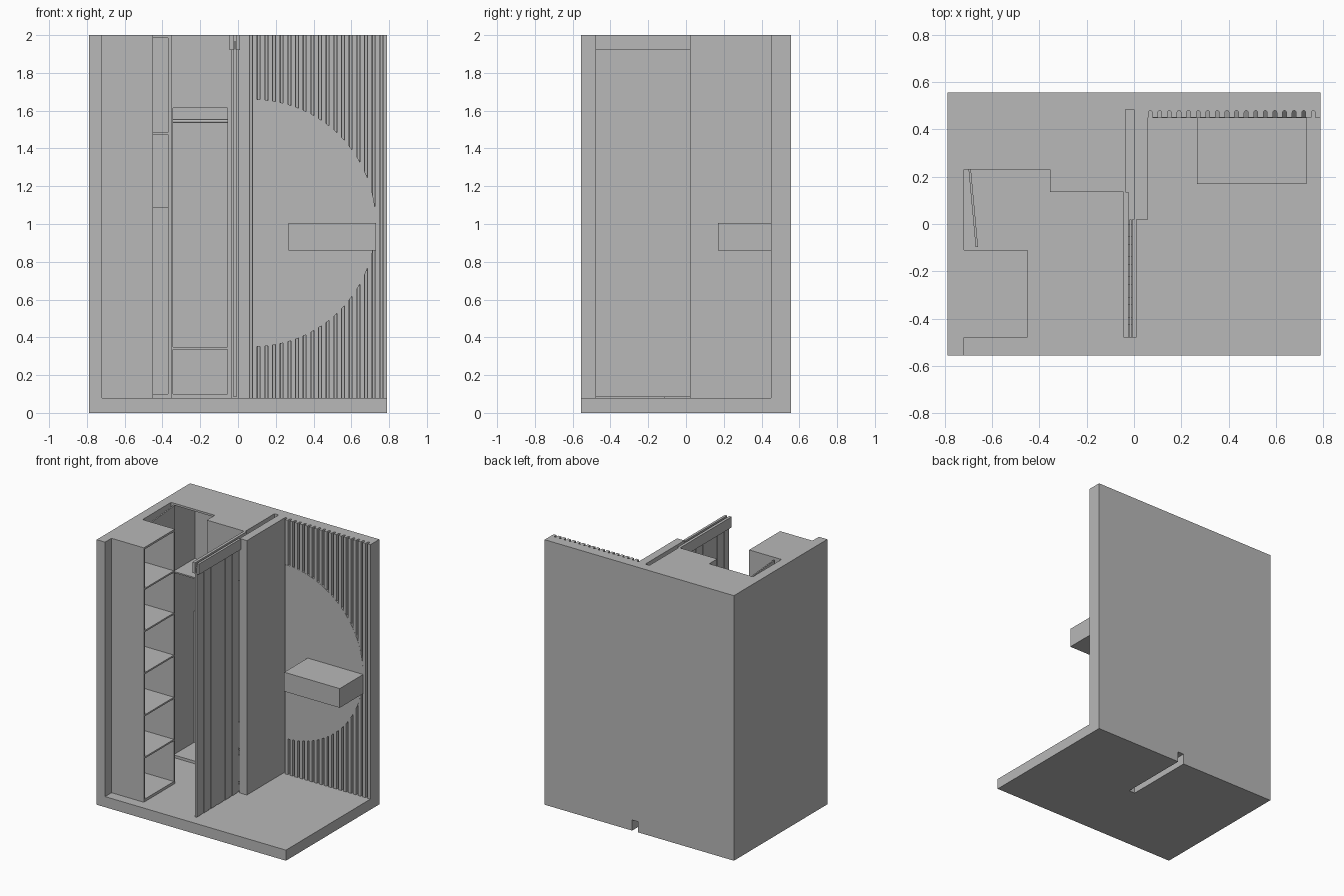
import bpy, bmesh, math

cube = bpy.data.objects.get("Cube")
if cube:
    bpy.data.objects.remove(cube, do_unlink=True)

GREY = (0.48, 0.48, 0.48, 1)
mat = bpy.data.materials.new("plain_grey")
mat.use_nodes = True
mat.diffuse_color = GREY
mat.node_tree.nodes["Principled BSDF"].inputs["Base Color"].default_value = GREY


def finish(name, bm):
    bmesh.ops.recalc_face_normals(bm, faces=bm.faces[:])
    mesh = bpy.data.meshes.new(name)
    bm.to_mesh(mesh)
    bm.free()
    mesh.materials.append(mat)
    obj = bpy.data.objects.new(name, mesh)
    bpy.context.collection.objects.link(obj)
    return obj


def boxes(name, *parts):
    """One object from (x0, x1, y0, y1, z0, z1) boxes."""
    bm = bmesh.new()
    for x0, x1, y0, y1, z0, z1 in parts:
        verts = bmesh.ops.create_cube(bm, size=1)["verts"]
        for v in verts:
            v.co.x = x1 if v.co.x > 0 else x0
            v.co.y = y1 if v.co.y > 0 else y0
            v.co.z = z1 if v.co.z > 0 else z0
    return finish(name, bm)


def prism(name, points, offset):
    """Extrude a closed outline of 3D points along an offset."""
    bm = bmesh.new()
    face = bm.faces.new([bm.verts.new(p) for p in points])
    new = bmesh.ops.extrude_face_region(bm, geom=[face])["geom"]
    bmesh.ops.translate(bm, vec=offset, verts=[g for g in new if isinstance(g, bmesh.types.BMVert)])
    return finish(name, bm)


X, Y, FLOOR, TOP = 0.79, 0.557, 0.08, 2.0
BACK = 0.485

# Floor slab with a slot running in from the back edge
outline = [(-X, -Y), (X, -Y), (X, Y), (0.06, Y), (0.06, 0.02), (0.01, 0.02), (0.01, Y), (-X, Y)]
prism("floor_slab", [(x, y, 0) for x, y in outline], (0, 0, FLOOR))

# Outer walls
boxes("side_wall", (-X, -0.72, -Y, Y, FLOOR, TOP))
boxes("rear_wall", (-0.72, 0.06, BACK, Y, FLOOR, TOP))

# Grooved rear wall: round-bottomed vertical flutes
front, deep, r = 0.45, 0.48, 0.008
outline = [(0.06 - r, front)]
for i in range(18):
    cx = 0.0685 + 0.0406 * i
    outline.append((cx - r, front))
    for k in range(7):
        a = math.pi * (1 - k / 6)
        outline.append((cx + r * math.cos(a), deep - r + r * math.sin(a)))
    outline.append((cx + r, front))
outline += [(X, front), (X, Y), (0.06 - r, Y)]
prism("fluted_wall", [(x, y, FLOOR) for x, y in outline], (0, 0, TOP - FLOOR))

# Smooth half disc on the fluted wall
arc = [(-0.5 + i / 64) * math.pi for i in range(65)]
prism("half_disc_panel",
      [(0.08 + 0.65 * math.cos(a), front - 0.0005, 1.005 + 0.655 * math.sin(a)) for a in arc],
      (0, 0.035, 0))

# Floating desk
boxes("floating_desk", (0.267, 0.73, 0.17, 0.46, 0.86, 1.005))

# Partition beside the door pocket
boxes("partition", (0.0, 0.06, 0.02, BACK, FLOOR, TOP))

# Open shelf unit facing inwards
x0, x1, y0, y1 = -0.72, -0.45, -0.48, -0.11
t = 0.012
shelf_parts = [(x0, x1, y0, y0 + t, FLOOR, TOP),
               (x0, x1, y1 - t, y1, FLOOR, TOP),
               (x0, x0 + 0.02, y0, y1, FLOOR, TOP),
               (x0, x1, y0, y1, FLOOR, 0.1),
               (x0, x1, y0, y1, TOP - 0.015, TOP)]
for i in range(1, 6):
    z = 0.1 + 0.318 * i
    shelf_parts.append((x0, x1, y0 + t, y1 - t, z - t, z))
boxes("shelf_unit", *shelf_parts)

# Tall cabinet with an open front
cf = 0.23
boxes("tall_cabinet",
      (-0.72, -0.70, cf, BACK, FLOOR, TOP),
      (-0.37, -0.355, cf, BACK, FLOOR, TOP),
      (-0.70, -0.37, cf, BACK, FLOOR, 0.1),
      (-0.70, -0.37, cf, BACK, 1.475, 1.485),
      (-0.70, -0.37, cf, BACK, 1.985, TOP),
      (-0.70, -0.37, 0.475, BACK, 0.1, 1.09))

# Its door, swung open
outline = [(-0.70, cf), (-0.69, cf), (-0.66, -0.098), (-0.67, -0.098)]
prism("cabinet_door", [(x, y, 0.1) for x, y in outline], (0, 0, 1.885))

# Wardrobe with a hanging space and a low compartment
wf = 0.135
boxes("wardrobe",
      (-0.355, -0.345, wf, BACK, FLOOR, TOP),
      (-0.055, -0.035, wf, BACK, FLOOR, TOP),
      (-0.345, -0.055, wf, BACK, FLOOR, 0.1),
      (-0.345, -0.055, wf, BACK, 0.335, 0.35),
      (-0.345, -0.055, wf, BACK, 1.615, TOP))

# Hanging rail
rail = [(-0.35, 0.31 + 0.01 * math.cos(k * math.pi / 8), 1.545 + 0.01 * math.sin(k * math.pi / 8))
        for k in range(16)]
prism("hanging_rail", rail, (0.3, 0, 0))

# Twin top tracks for the sliding door
boxes("door_track",
      (-0.045, -0.024, -0.48, wf, 1.92, TOP),
      (-0.008, 0.01, -0.48, 0.02, 1.92, TOP))

# Sliding door with raised vertical strips
door_parts = [(-0.02, -0.011, -0.48, 0.02, 0.085, 1.965)]
for i in range(6):
    y = -0.48 + i * 0.085
    door_parts.append((-0.023, -0.008, y, y + 0.055, 0.085, 1.925))
boxes("sliding_door", *door_parts)
